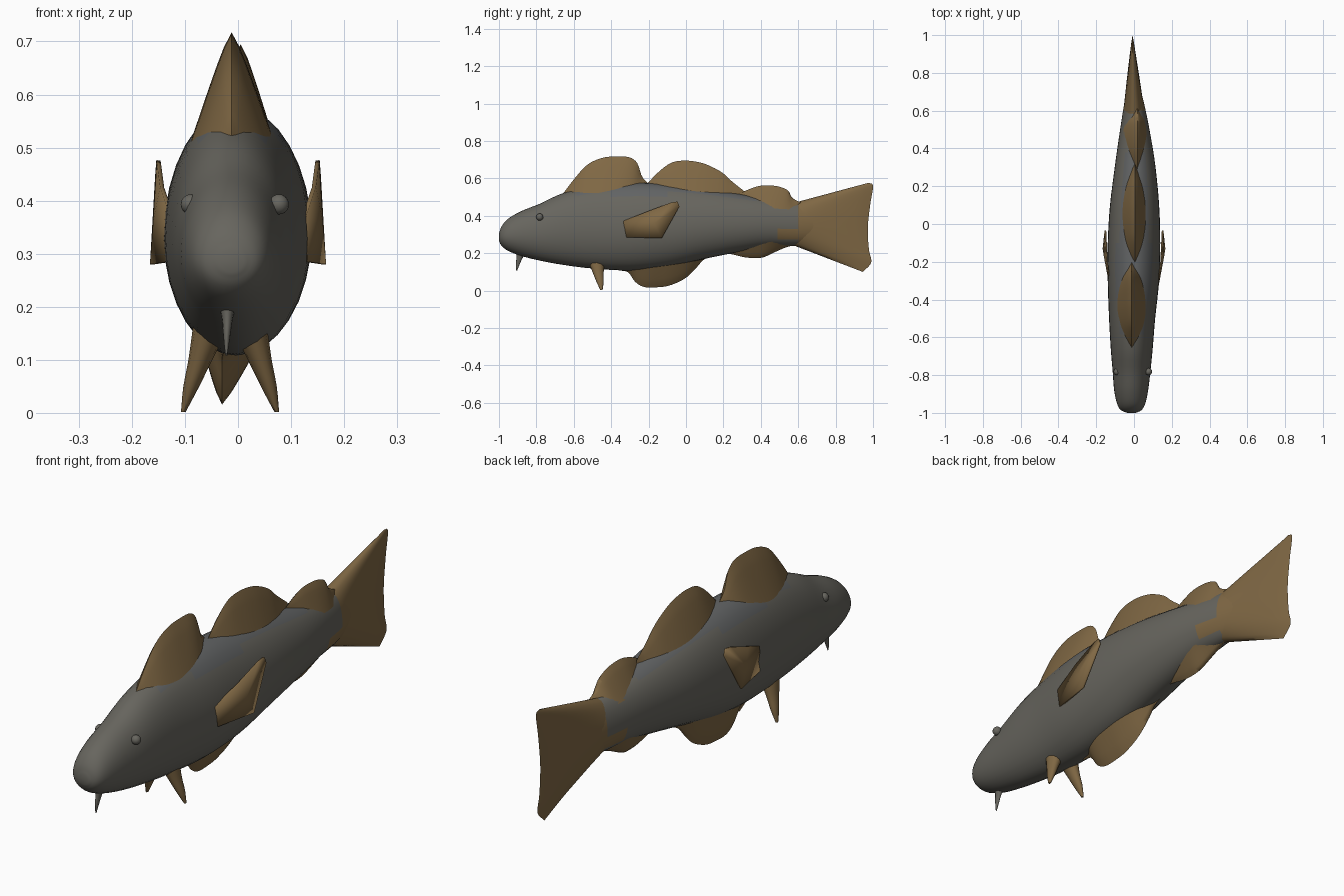
import bpy, bmesh, math
from mathutils import Vector

if "Cube" in bpy.data.objects:
    bpy.data.objects.remove(bpy.data.objects["Cube"])


def material(name, rgb):
    m = bpy.data.materials.new(name)
    m.diffuse_color = (*rgb, 1)
    m.use_nodes = True
    m.node_tree.nodes["Principled BSDF"].inputs["Base Color"].default_value = m.diffuse_color
    return m


GREY = material("grey skin", (0.135, 0.13, 0.112))
SLATE = material("slate back", (0.12, 0.125, 0.127))
BROWN = material("brown fin", (0.215, 0.138, 0.058))


def finish(name, bm, mats, angle=60):
    bmesh.ops.remove_doubles(bm, verts=bm.verts, dist=1e-5)
    bmesh.ops.recalc_face_normals(bm, faces=bm.faces)
    me = bpy.data.meshes.new(name)
    bm.to_mesh(me)
    bm.free()
    ob = bpy.data.objects.new(name, me)
    bpy.context.collection.objects.link(ob)
    for m in mats:
        me.materials.append(m)
    bpy.ops.object.select_all(action='DESELECT')
    ob.select_set(True)
    bpy.context.view_layer.objects.active = ob
    bpy.ops.object.shade_smooth_by_angle(angle=math.radians(angle))
    return ob


def resample(pts, n):
    """Smooth curve through pts, n + 1 samples."""
    p = [Vector(q) for q in pts]
    p = [2 * p[0] - p[1]] + p + [2 * p[-1] - p[-2]]
    out = []
    for i in range(n + 1):
        f = i / n * (len(pts) - 1)
        k = min(int(f), len(pts) - 2)
        t = f - k
        a, b, c, d = p[k:k + 4]
        out.append(0.5 * (2 * b + (c - a) * t + (2 * a - 5 * b + 4 * c - d) * t * t
                          + (3 * b - a - 3 * c + d) * t ** 3))
    return out


def skin(bm, rings):
    """Join closed rings of equal size and cap both ends."""
    vr = [[bm.verts.new(c) for c in r] for r in rings]
    n = len(vr[0])
    for a, b in zip(vr, vr[1:]):
        for i in range(n):
            bm.faces.new((a[i], a[(i + 1) % n], b[(i + 1) % n], b[i]))
    bm.faces.new(vr[0])
    bm.faces.new(vr[-1])


# Body: y, top, bottom, half width, centre x
stations = [(-1.0, .305, .265, .022, -.012), (-.985, .345, .238, .055, -.015),
            (-.95, .385, .212, .075, -.015), (-.88, .425, .185, .09, -.015),
            (-.78, .465, .16, .1, -.013), (-.66, .52, .138, .111, -.012),
            (-.5, .56, .118, .122, -.01), (-.3, .577, .108, .136, -.003),
            (-.1, .57, .125, .139, 0), (.1, .548, .17, .13, .003),
            (.3, .515, .21, .108, .006), (.45, .49, .235, .086, .005),
            (.6, .468, .243, .06, .002), (.72, .45, .26, .036, -.002),
            (.85, .42, .29, .012, -.006)]
bm = bmesh.new()
rings = []
for y, top, bot, w, xc in resample(stations, 56):
    mid = bot + (top - bot) * .47
    ring = []
    for i in range(32):
        a = 2 * math.pi * i / 32
        s = math.sin(a)
        ring.append((xc + w * math.cos(a), y, mid + s * (top - mid if s > 0 else mid - bot)))
    rings.append(ring)
skin(bm, rings)
for f in bm.faces:
    c = f.calc_center_median()
    if c.y > .6 or (c.y > .5 and abs(c.z - .3) < .02):
        f.material_index = 2
    elif c.y > -.6 and c.z > .515 - .08 * max(0, c.y):
        f.material_index = 1
finish("body", bm, [GREY, SLATE, BROWN])


def fin(name, base, outer, thick, x0, x1, nu=28, ns=8):
    """Tapered fin: base line to outer outline in (y, z), thick at the root."""
    bm = bmesh.new()
    edge = resample(outer, nu)
    b0, b1 = Vector(base[0]), Vector(base[1])
    grids = []
    for side in (1, -1):
        g = []
        for j in range(ns + 1):
            s = j / ns
            row = []
            for i, e in enumerate(edge):
                u = i / nu
                p = b0.lerp(b1, u).lerp(e, s)
                end = max(0, math.sin(math.pi * u)) ** .5
                t = (thick * (1 - s) + .008 * math.sqrt(1 - s ** 4)) * end
                row.append(bm.verts.new((x0 + (x1 - x0) * s + side * t, p.x, p.y)))
            g.append(row)
        grids.append(g)
    for g in grids:
        for j in range(ns):
            for i in range(nu):
                bm.faces.new((g[j][i], g[j][i + 1], g[j + 1][i + 1], g[j + 1][i]))
    finish(name, bm, [BROWN], 80)


# Dorsal fins
fin("front_dorsal_fin", [(-.66, .47), (-.2, .51)],
    [(-.66, .515), (-.595, .6), (-.525, .675), (-.445, .71), (-.37, .717), (-.30, .712),
     (-.26, .68), (-.235, .61), (-.195, .565)], .078, -.01, -.012)
fin("middle_dorsal_fin", [(-.21, .51), (.31, .45)],
    [(-.21, .57), (-.14, .64), (-.075, .685), (-.005, .695), (.06, .688), (.12, .67),
     (.195, .63), (.25, .58), (.32, .525)], .07, 0, .005)
fin("rear_dorsal_fin", [(.29, .45), (.62, .43)],
    [(.29, .52), (.34, .543), (.395, .56), (.45, .562), (.50, .555), (.545, .535),
     (.57, .495), (.62, .468)], .055, .005, .018)
# Underside fins
fin("front_anal_fin", [(-.36, .16), (.17, .25)],
    [(-.36, .108), (-.31, .098), (-.27, .045), (-.22, .018), (-.15, .018), (-.085, .028),
     (-.005, .065), (.05, .115), (.095, .165), (.17, .2)], .075, -.005, -.03)
fin("rear_anal_fin", [(.18, .26), (.62, .28)],
    [(.18, .208), (.25, .193), (.315, .178), (.37, .174), (.42, .18), (.50, .217),
     (.56, .238), (.62, .236)], .055, .005, .0)
# Tail fin
fin("tail_fin", [(.58, .47), (.58, .24)],
    [(.975, .576), (1.0, .56), (.985, .46), (.972, .335), (.978, .22), (.99, .15),
     (.945, .10)], .05, 0, -.008, 32, 10)


def spike(name, path, mat, flat):
    """Tapered prong along (x, y, z, radius) points, narrowed across x."""
    bm = bmesh.new()
    rings = []
    for x, y, z, r in resample(path, 9):
        rings.append([(x + flat * r * math.cos(a), y + r * math.sin(a), z)
                      for a in (2 * math.pi * i / 12 for i in range(12))])
    skin(bm, rings)
    finish(name, bm, [mat])


# Chin barbel
spike("chin_barbel", [(-.02, -.87, .225, .036), (-.02, -.888, .18, .018),
                      (-.021, -.897, .15, .012), (-.022, -.905, .108, .003)], GREY, .6)

for side, label in ((1, "right"), (-1, "left")):
    # Pelvic fins
    cx = -.015
    spike(label + "_pelvic_fin",
          [(cx + side * .035, -.48, .165, .046), (cx + side * .056, -.47, .1, .03),
           (cx + side * .073, -.46, .05, .02), (cx + side * .088, -.452, .002, .006)], BROWN, .75)
    # Eyes
    bm = bmesh.new()
    bmesh.ops.create_uvsphere(bm, u_segments=16, v_segments=10, radius=.019)
    bmesh.ops.translate(bm, verts=bm.verts, vec=(-.006 + side * .083, -.782, .393))
    finish(label + "_eye", bm, [GREY])
    # Pectoral fins: thin folded sheet
    bm = bmesh.new()
    rim = [(.125, -.335, .372), (.128, -.318, .285), (.162, -.13, .28),
           (.152, -.035, .45), (.15, -.045, .476), (.149, -.08, .47), (.143, -.2, .425)]
    vs = [bm.verts.new((side * x, y, z)) for x, y, z in rim]
    hub = bm.verts.new((side * .156, -.17, .36))
    for a, b in zip(vs, vs[1:] + vs[:1]):
        bm.faces.new((a, b, hub))
    ob = finish(label + "_pectoral_fin", bm, [BROWN], 25)
    mod = ob.modifiers.new("thickness", 'SOLIDIFY')
    mod.thickness = .008
    mod.offset = 0
